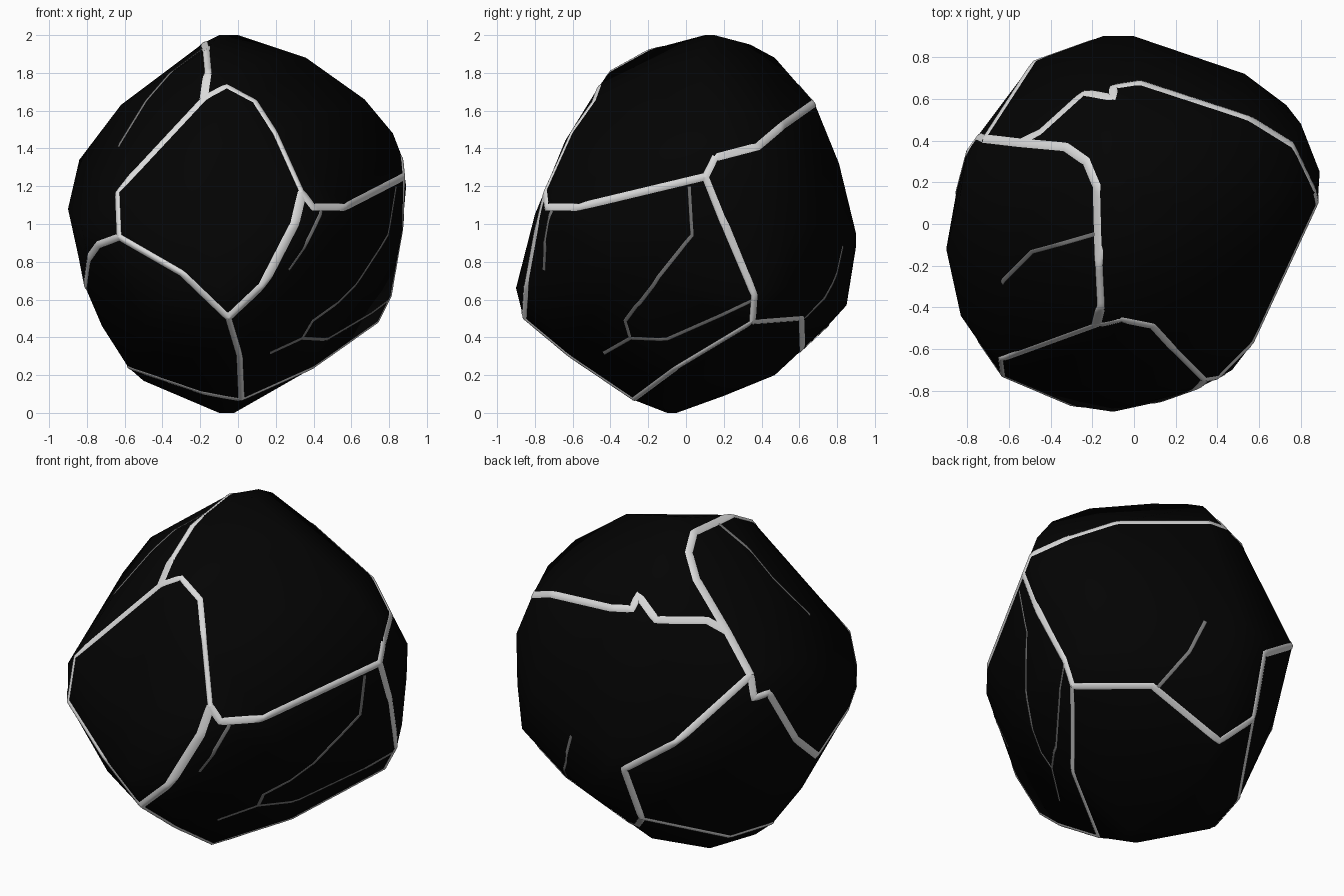
import bpy, bmesh
from mathutils import Vector
from mathutils.bvhtree import BVHTree

if "Cube" in bpy.data.objects:
    bpy.data.objects.remove(bpy.data.objects["Cube"])


def material(name, v):
    m = bpy.data.materials.new(name)
    m.diffuse_color = (v, v, v, 1)
    m.use_nodes = True
    m.node_tree.nodes["Principled BSDF"].inputs["Base Color"].default_value = m.diffuse_color
    return m


BLACK = material("black stone", 0.001)
PALE = material("pale vein", 0.7)
DULL = material("dull crack", 0.2)
CENTRE = Vector((0, 0, 1))

# Corners where several ridges meet
front_top = (-.18, -.48, 1.66)
front_right = (.34, -.75, 1.17)
front_low = (-.05, -.86, .5)
front_left = (-.63, -.73, .93)
rear_left = (-.72, .41, 1.33)
rear_join = (-.55, .39, 1.54)
rear_low = (-.23, .75, .46)
right_low = (.74, .35, .48)
right_high = (.88, .1, 1.25)
under = (.02, -.28, .07)

# Ridges between the big faces, each carrying a pale vein: width, then path
ridges = [
    [.032, front_top, (-.06, -.46, 1.73), (.09, -.49, 1.65), (.2, -.61, 1.48), front_right],
    [.05, front_right, (.3, -.79, 1), (.13, -.85, .67), front_low],
    [.042, front_low, (-.3, -.87, .74), front_left],
    [.032, front_left, (-.64, -.65, 1.17), front_top],
    [.045, front_top, (-.16, -.4, 1.81), (-.17, -.2, 1.92), (-.18, .18, 1.96), (-.23, .3, 1.9),
     (-.33, .37, 1.79), rear_join, rear_left],
    [.042, front_right, (.4, -.74, 1.09), (.57, -.57, 1.09), right_high],
    [.042, right_high, (.87, .15, 1.35), (.76, .38, 1.41), (.55, .51, 1.52), (.03, .68, 1.64),
     (-.1, .66, 1.66), (-.1, .6, 1.72), (-.24, .63, 1.62), (-.45, .44, 1.6), rear_join],
    [.042, right_high, (.81, .36, .62), right_low],
    [.03, right_low, (.4, -.05, .24), under],
    [.04, front_low, (.01, -.62, .3), under],
    [.036, right_low, (.38, .61, .5), (-.1, .61, .33), rear_low],
    [.04, rear_left, (-.48, .78, 1), (-.2, .88, .8), rear_low],
    [.03, rear_low, (-.5, .3, .25), (-.58, 0, .24), under],
    [.04, rear_left, (-.75, .42, 1.2), (-.8, .35, 1.22), (-.85, .16, .88), (-.81, -.1, .67)],
    [.04, (-.81, -.1, .67), (-.79, -.42, .82), (-.74, -.57, .89), front_left],
]

# Points that swell the faces between ridges
swell = [(0, .15, 2), (-.1, .1, 2), (.36, .05, 1.88), (.67, .1, 1.66), (.82, .15, 1.48),
         (-.1, .47, 1.88), (-.1, .34, 1.95), (.89, .25, 1.2), (.8, .48, 1.2), (.73, .57, .95),
         (.53, .72, 1), (.72, .54, .67), (.87, .2, .97), (.47, -.7, 1), (.58, -.36, .75),
         (-.62, .05, 1.63), (-.84, .1, 1.34), (-.9, -.12, 1.08), (-.83, -.44, 1),
         (-.1, -.64, 1.44), (-.15, -.8, 1.05), (-.1, -.9, .66), (-.15, .9, .88), (0, .9, .95),
         (.05, .81, 1.32), (.05, .85, .57), (-.1, -.1, 0), (-.02, -.05, 0), (-.1, .47, .2),
         (-.3, .2, .09), (-.5, .05, .17), (-.72, -.08, .46), (-.49, -.55, .48), (-.6, .5, .75)]


def finish(bm, name, mat):
    me = bpy.data.meshes.new(name)
    bm.to_mesh(me)
    bm.free()
    me.materials.append(mat)
    me.polygons.foreach_set("use_smooth", [True] * len(me.polygons))
    bpy.context.collection.objects.link(bpy.data.objects.new(name, me))


# Boulder body
bm = bmesh.new()
for p in dict.fromkeys([p for _, *path in ridges for p in path] + swell):
    bm.verts.new(p)
bmesh.ops.convex_hull(bm, input=bm.verts[:])
bmesh.ops.delete(bm, geom=[v for v in bm.verts if not v.link_faces], context='VERTS')
bmesh.ops.recalc_face_normals(bm, faces=bm.faces[:])
tree = BVHTree.FromBMesh(bm)
finish(bm, "boulder", BLACK)


def ribbon(name, path, width, mat, step=.025):
    """Thin strip that hugs the boulder along a path."""
    path = [Vector(p) for p in path]
    pts = []
    for a, b in zip(path, path[1:]):
        n = max(1, round((b - a).length / step))
        pts += [a.lerp(b, i / n) for i in range(n)]
    pts.append(path[-1])
    bm = bmesh.new()
    rows = []
    for i, p in enumerate(pts):
        tangent = pts[min(i + 1, len(pts) - 1)] - pts[max(i - 1, 0)]
        hit = tree.find_nearest(p)[0]
        side = tangent.cross(hit - CENTRE).normalized() * width / 2
        row = []
        for k in range(-3, 4):
            q, normal, _, _ = tree.find_nearest(hit + side * k / 3)
            row.append(bm.verts.new(q + normal * (.002 if abs(k) == 3 else .004)))
        rows.append(row)
    for r, s in zip(rows, rows[1:]):
        for k in range(6):
            bm.faces.new((r[k], r[k + 1], s[k + 1], s[k]))
    bm.normal_update()
    if sum(f.normal.dot(f.calc_center_median() - CENTRE) for f in bm.faces) < 0:
        bmesh.ops.reverse_faces(bm, faces=bm.faces[:])
    finish(bm, name, mat)


for width, *path in ridges:
    ribbon("vein", path, width, PALE)

# Fine cracks across the faces
cracks = [
    [(.83, .02, 1.2), (.8, .03, .94), (.38, -.31, .5), (.36, -.31, .38), (.2, -.46, .29)],
    [(.36, -.31, .38), (.48, -.1, .39), (.8, .36, .6)],
    [(.44, -.71, 1.07), (.28, -.76, .75)],
    [(-.2, -.05, 1.95), (-.5, -.14, 1.66), (-.65, -.29, 1.42)],
    [(.35, .62, .5), (.27, .8, .68), (.2, .87, .88)],
]
for path in cracks:
    ribbon("crack", path, .02, DULL)
